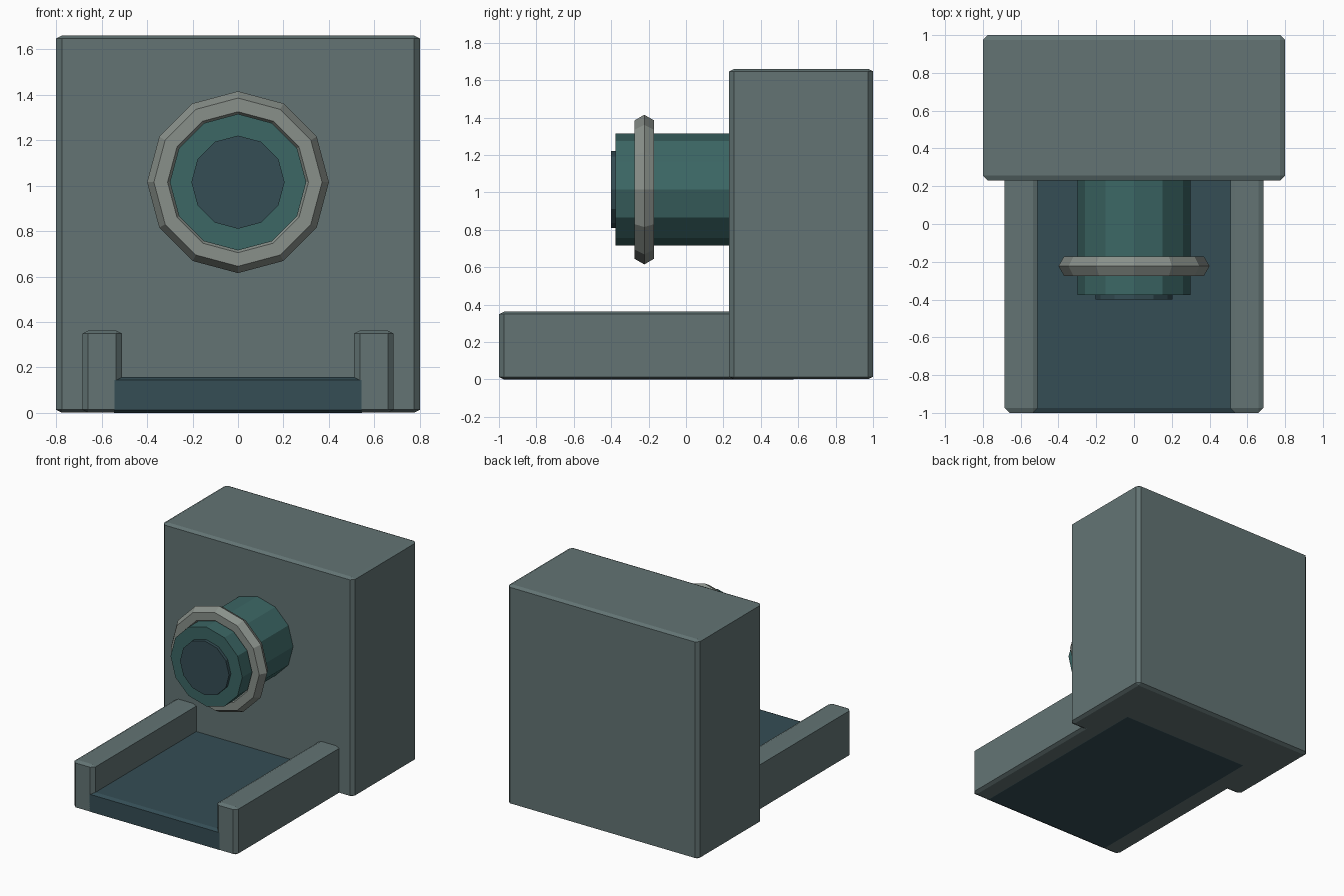
import bpy, bmesh
from math import pi
from mathutils import Matrix

if "Cube" in bpy.data.objects:
    bpy.data.objects.remove(bpy.data.objects["Cube"])


def material(name, rgb):
    m = bpy.data.materials.new(name)
    m.diffuse_color = (*rgb, 1)
    m.use_nodes = True
    m.node_tree.nodes["Principled BSDF"].inputs["Base Color"].default_value = m.diffuse_color
    return m


CASING = material("casing_grey", (0.125, 0.175, 0.175))
DARK = material("dark_slate", (0.035, 0.075, 0.09))
TEAL = material("teal", (0.045, 0.135, 0.13))
METAL = material("pale_metal", (0.25, 0.28, 0.255))


def finish(name, bm, mat):
    bmesh.ops.recalc_face_normals(bm, faces=bm.faces)
    mesh = bpy.data.meshes.new(name)
    bm.to_mesh(mesh)
    bm.free()
    mesh.materials.append(mat)
    obj = bpy.data.objects.new(name, mesh)
    bpy.context.collection.objects.link(obj)
    return obj


def box(name, lo, hi, mat, chamfer=0.026):
    """Chamfered box; the chamfer is half as tall as it is wide."""
    size = [b - a for a, b in zip(lo, hi)]
    mid = [(a + b) / 2 for a, b in zip(lo, hi)]
    bm = bmesh.new()
    bmesh.ops.create_cube(bm, size=1)
    bmesh.ops.scale(bm, vec=(size[0], size[1], size[2] * 2), verts=bm.verts)
    bmesh.ops.bevel(bm, geom=bm.edges[:], offset=chamfer, segments=1,
                    affect='EDGES', profile=0.5)
    bmesh.ops.scale(bm, vec=(1, 1, 0.5), verts=bm.verts)
    bmesh.ops.translate(bm, vec=mid, verts=bm.verts)
    return finish(name, bm, mat)


AXIS_Z = 1.015


def drum(name, radius, y0, y1, mat):
    """Twelve-sided cylinder along y, with a corner at the top."""
    bm = bmesh.new()
    bmesh.ops.create_cone(bm, cap_ends=True, segments=12, radius1=radius,
                          radius2=radius, depth=y1 - y0)
    bmesh.ops.transform(bm, verts=bm.verts,
                        matrix=Matrix.Translation((0, (y0 + y1) / 2, AXIS_Z))
                        @ Matrix.Rotation(pi / 2, 4, 'X'))
    return finish(name, bm, mat)


# Main casing
box("casing", (-0.8, 0.23, 0.001), (0.8, 1.0, 1.66), CASING)

# Tray floor and its two side rails, running into the casing
box("tray_floor", (-0.57, -1.0, 0), (0.57, 0.6, 0.157), DARK)
for side, x0, x1 in (("left", -0.685, -0.51), ("right", 0.51, 0.685)):
    box("tray_rail_" + side, (x0, -1.0, 0.001), (x1, 0.6, 0.362), CASING)

# Spout drum and its end cap
drum("spout", 0.30, -0.377, 0.4, TEAL)
drum("spout_cap", 0.205, -0.4, -0.3, DARK)

# Collar ring around the spout
bpy.ops.mesh.primitive_torus_add(major_segments=12, minor_segments=6,
                                 major_radius=0.34, minor_radius=0.06,
                                 location=(0, -0.223, AXIS_Z),
                                 rotation=(pi / 2, 0, 0))
collar = bpy.context.object
collar.name = "collar_ring"
collar.data.materials.append(METAL)
for poly in collar.data.polygons:
    poly.use_smooth = False
